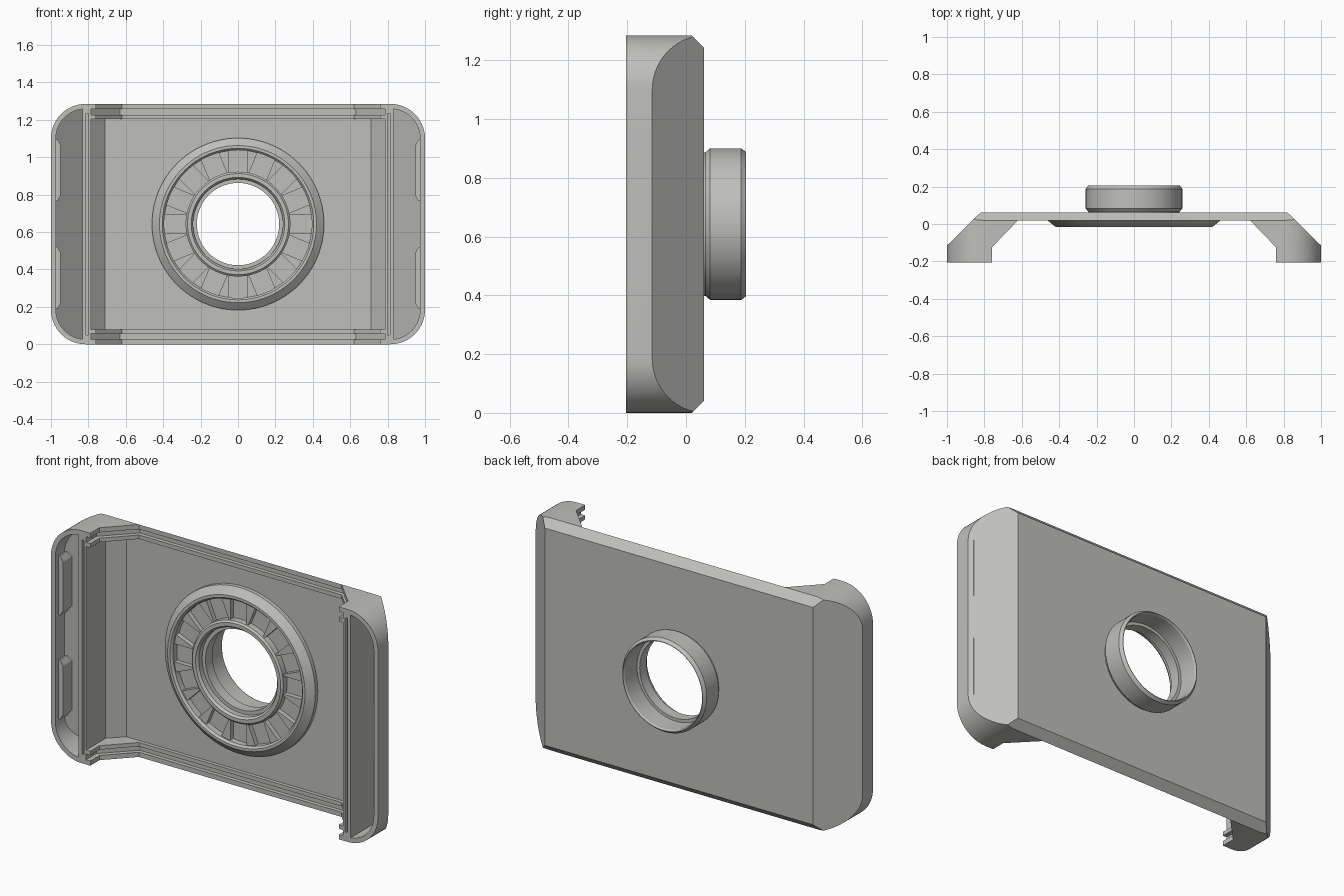
import bpy, bmesh, math
from mathutils import Vector

if "Cube" in bpy.data.objects:
    bpy.data.objects.remove(bpy.data.objects["Cube"])

H = 1.285          # overall height
CZ = H / 2         # height of the centre line

grey = bpy.data.materials.new("grey_plastic")
grey.diffuse_color = (0.52, 0.52, 0.50, 1)
grey.use_nodes = True
grey.node_tree.nodes["Principled BSDF"].inputs["Base Color"].default_value = grey.diffuse_color


def prism(name, pts, lo, hi, axis):
    """Extrude a 2D outline: axis 'z' uses (x,y), 'y' uses (x,z), 'x' uses (y,z)."""
    def place(p, t):
        return {"z": (p[0], p[1], t), "y": (p[0], t, p[1]), "x": (t, p[0], p[1])}[axis]
    bm = bmesh.new()
    a = [bm.verts.new(place(p, lo)) for p in pts]
    b = [bm.verts.new(place(p, hi)) for p in pts]
    bm.faces.new(a)
    bm.faces.new(b)
    n = len(pts)
    for i in range(n):
        bm.faces.new((a[i], a[(i + 1) % n], b[(i + 1) % n], b[i]))
    return finish(name, bm)


def finish(name, bm):
    bmesh.ops.recalc_face_normals(bm, faces=bm.faces)
    me = bpy.data.meshes.new(name)
    bm.to_mesh(me)
    bm.free()
    me.materials.append(grey)
    ob = bpy.data.objects.new(name, me)
    bpy.context.collection.objects.link(ob)
    return ob


def boolean(ob, tool, op="DIFFERENCE"):
    m = ob.modifiers.new("bool", "BOOLEAN")
    m.operation, m.object, m.solver = op, tool, "EXACT"
    bpy.context.view_layer.objects.active = ob
    bpy.ops.object.modifier_apply(modifier=m.name)
    bpy.data.objects.remove(tool)


def mirrored(right):
    """Close a right-hand outline with its mirror image across x = 0."""
    return right + [(-x, y) for x, y in reversed(right)]


def rounded_rect(inset, r, n=14):
    w, h = 1 - inset, CZ - inset
    pts = []
    for k, (sx, sz) in enumerate([(1, 1), (-1, 1), (-1, -1), (1, -1)]):
        for i in range(n + 1):
            a = math.radians(90 * k + 90 * i / n)
            pts.append((sx * (w - r) + r * math.cos(a), CZ + sz * (h - r) + r * math.sin(a)))
    return pts


def lathe(name, profile, steps=96):
    """Revolve a closed (radius, y) profile about the y axis at the plate centre."""
    bm = bmesh.new()
    rings = []
    for s in range(steps):
        a = math.tau * s / steps
        rings.append([bm.verts.new((r * math.cos(a), y, CZ + r * math.sin(a))) for r, y in profile])
    n = len(profile)
    for s in range(steps):
        p, q = rings[s], rings[(s + 1) % steps]
        for i in range(n):
            j = (i + 1) % n
            bm.faces.new((p[i], p[j], q[j], q[i]))
    return finish(name, bm)


# Shell: C-shaped section trimmed to a rounded rectangle with chamfered back edges
shell = prism("shell", mirrored([(0.62, 0.02), (0.76, -0.125), (0.76, -0.205), (1.0, -0.205),
                                 (1.0, -0.115), (0.82, 0.062)]), -0.1, H + 0.1, "z")
boolean(shell, prism("outline", rounded_rect(0, 0.185), -0.3, 0.2, "y"), "INTERSECT")
boolean(shell, prism("chamfer", [(-0.4, -0.01), (-0.4, H + 0.01), (0.01, H + 0.01), (0.062, H - 0.042),
                                 (0.062 + 0.05, H - 0.092), (0.112, 0.092), (0.062, 0.042), (0.01, -0.01)],
                     -1.2, 1.2, "x"), "INTERSECT")

# Recessed tray between the top and bottom rims
boolean(shell, prism("tray", mirrored([(0.71, 0.04), (0.785, -0.035), (0.785, -0.4)]),
                     0.08, H - 0.08, "z"))

# Sealing grooves that follow the rims, and narrow ones along the end walls
for z in (0.026, H - 0.058):
    boolean(shell, prism("rim_groove", mirrored([(0.63, 0.042), (0.785, -0.115), (0.785, -0.4)]),
                         z, z + 0.032, "z"))
for s in (-1, 1):
    boolean(shell, prism("wall_groove", [(s * 0.799, -0.3), (s * 0.812, -0.3), (s * 0.812, -0.175),
                                         (s * 0.799, -0.175)], 0.05, H - 0.05, "z"))

# Hollow end pockets
for s in (-1, 1):
    pocket = prism("pocket", [(s * 0.832, -0.4), (s * 1.1, -0.4), (s * 1.1, -0.25), (s * 0.832, 0.018)],
                   -0.1, H + 0.1, "z")
    boolean(pocket, prism("pocket_outline", rounded_rect(0.026, 0.16), -0.5, 0.2, "y"), "INTERSECT")
    boolean(shell, pocket)

# Central opening through the plate
boolean(shell, prism("opening", [(0.24 * math.cos(math.tau * i / 96), CZ + 0.24 * math.sin(math.tau * i / 96))
                                 for i in range(96)], -0.2, 0.2, "y"))

# Locking lugs on the inside of the outer end walls
for side, s in (("left", -1), ("right", 1)):
    for row, z in (("lower", 0.355), ("upper", H - 0.355)):
        prism(f"{side}_{row}_lug", [(s * 0.98, z - 0.165), (s * 0.965, z - 0.165), (s * 0.948, z - 0.135),
                                    (s * 0.948, z + 0.135), (s * 0.965, z + 0.165), (s * 0.98, z + 0.165)],
              -0.175, -0.095, "y")

# Front dial ring with a channel, joined to the round collar at the back
lathe("ring_and_collar", [
    (0.46, 0.045), (0.46, 0.018), (0.42, -0.015), (0.405, -0.015), (0.395, -0.004), (0.395, 0.03),
    (0.28, 0.03), (0.28, -0.004), (0.27, -0.013), (0.25, -0.013), (0.24, 0.0), (0.24, 0.03),
    (0.22, 0.03), (0.22, 0.09), (0.237, 0.09), (0.237, 0.195), (0.242, 0.205), (0.245, 0.205),
    (0.258, 0.188), (0.258, 0.082), (0.244, 0.066), (0.244, 0.045)])

# Wedge ribs leaving sixteen square cells in the channel
for k in range(16):
    pts = []
    for ang, off, radii in ((k, 0.05, (0.272, 0.4)), (k + 1, -0.05, (0.4, 0.272))):
        a = math.tau * ang / 16
        u, v = Vector((math.cos(a), math.sin(a))), Vector((-math.sin(a), math.cos(a)))
        pts += [u * r + v * off + Vector((0, CZ)) for r in radii]
    prism(f"channel_rib_{k + 1}", pts, 0.004, 0.035, "y")

# Smooth curved surfaces while keeping sharp edges
for ob in bpy.context.scene.objects:
    ob.select_set(True)
bpy.context.view_layer.objects.active = shell
bpy.ops.object.shade_smooth_by_angle(angle=math.radians(25))
